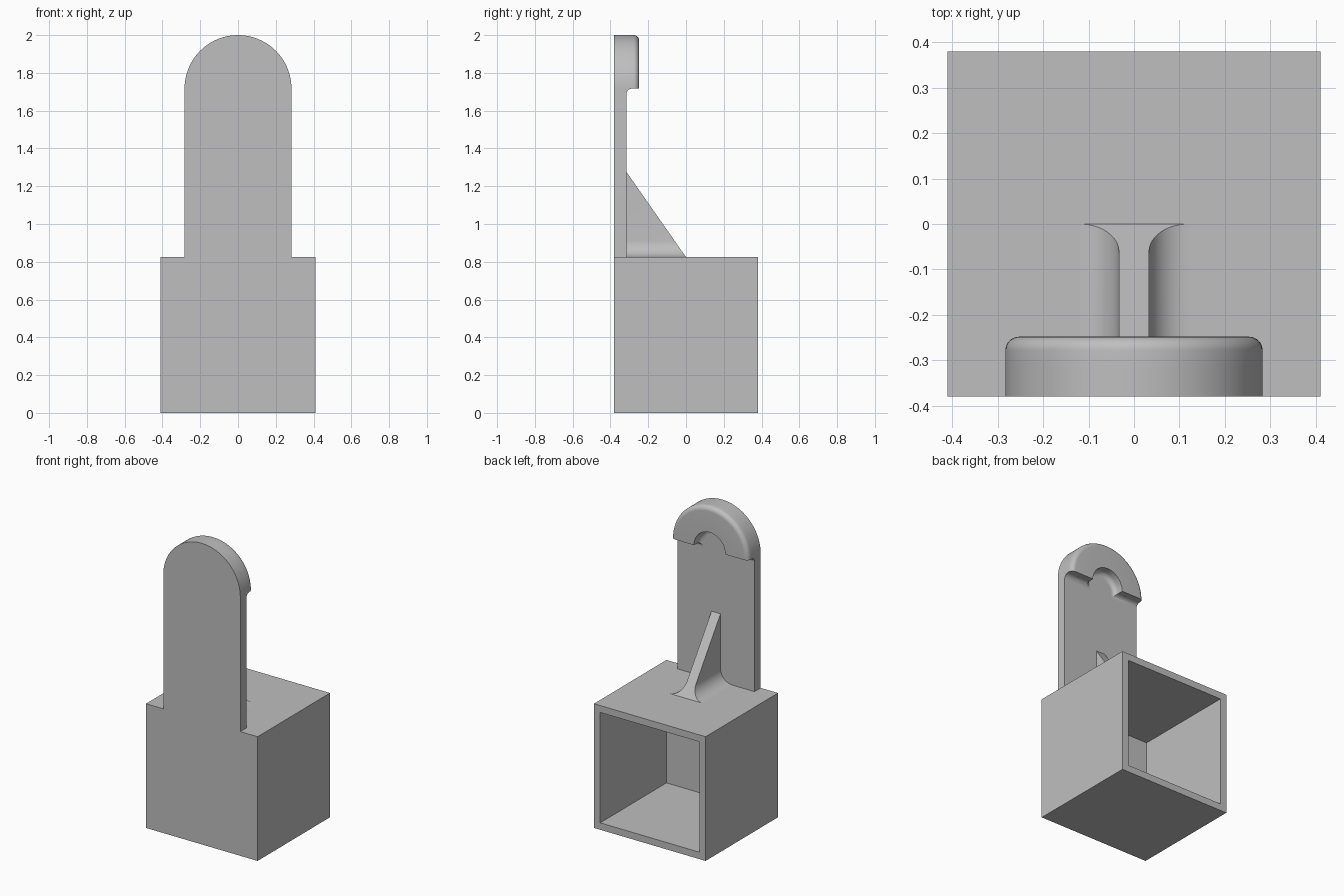
import bpy, bmesh
from math import sin, cos, pi
from mathutils import Vector

cube = bpy.data.objects.get("Cube")
if cube:
    bpy.data.objects.remove(cube, do_unlink=True)

grey = bpy.data.materials.new("light grey")
grey.use_nodes = True
grey.diffuse_color = (0.52, 0.52, 0.52, 1)
grey.node_tree.nodes["Principled BSDF"].inputs["Base Color"].default_value = grey.diffuse_color

W, FRONT, BACK, TOP = 0.41, -0.38, 0.38, 0.825   # box half width, depth range, height
WALL = 0.065
PLATE = FRONT + WALL                            # rear face of the upright panel
R, ARCH = 0.283, 1.717                          # panel half width, arch centre height
RIM, INNER, F = -0.248, 0.115, 0.03             # rim rear face, inner radius, fillet


def finish(name, bm):
    bmesh.ops.remove_doubles(bm, verts=bm.verts, dist=1e-5)
    bmesh.ops.recalc_face_normals(bm, faces=bm.faces)
    mesh = bpy.data.meshes.new(name)
    bm.to_mesh(mesh)
    bm.free()
    obj = bpy.data.objects.new(name, mesh)
    bpy.context.collection.objects.link(obj)
    mesh.materials.append(grey)
    bpy.ops.object.select_all(action='DESELECT')
    obj.select_set(True)
    bpy.context.view_layer.objects.active = obj
    bpy.ops.object.shade_smooth_by_angle(angle=pi / 6)
    return obj


def arc(cx, cy, r, a0, a1, n):
    return [(cx + r * cos(a0 + (a1 - a0) * i / n), cy + r * sin(a0 + (a1 - a0) * i / n))
            for i in range(n + 1)]


def loft(bm, rings):
    """Skin a row of equal closed rings and cap both ends."""
    rows = [[bm.verts.new(p) for p in ring] for ring in rings]
    n = len(rows[0])
    for a, b in zip(rows, rows[1:]):
        for i in range(n):
            j = (i + 1) % n
            bm.faces.new((a[i], a[j], b[j], b[i]))
    bm.faces.new(rows[0])
    bm.faces.new(rows[-1])


def along_y(points, y0, y1):
    return [[(x, y, z) for x, z in points] for y in (y0, y1)]


# Hollow box, open at the rear
bm = bmesh.new()
bmesh.ops.create_cube(bm, size=1)
for v in bm.verts:
    v.co = (v.co.x * 2 * W, v.co.y * (BACK - FRONT), (v.co.z + 0.5) * TOP)
bm.normal_update()
rear = [f for f in bm.faces if f.normal.y > 0.9]
bmesh.ops.inset_region(bm, faces=rear, thickness=WALL)
for v in rear[0].verts:
    v.co.y = BACK
cavity = bmesh.ops.extrude_discrete_faces(bm, faces=rear)["faces"][0]
for v in cavity.verts:
    v.co.y = PLATE
finish("hollow_box", bm)

# Upright panel with round top
bm = bmesh.new()
loft(bm, along_y([(-R, TOP), (R, TOP)] + arc(0, ARCH, R, 0, pi, 48), FRONT, PLATE))
finish("upright_panel", bm)

# Half-ring rim: rounded outer edge, hollow fillet inside
hollow = arc(INNER - F, PLATE + F, F, -pi / 2, 0, 8)
profile = (hollow + [(INNER, RIM)]
           + arc(R - F, RIM - F, F, pi / 2, 0, 8) + [(R, PLATE)])
bm = bmesh.new()
loft(bm, [[(r * cos(a), y, ARCH + r * sin(a)) for r, y in profile]
          for a in [pi * i / 48 for i in range(49)]])
finish("arch_rim", bm)

# Fillets under the two rim ends
for side, name in ((1, "left_rim_fillet"), (-1, "right_rim_fillet")):
    bm = bmesh.new()
    rings = []
    for r, y in hollow[:-1]:
        low = ARCH - (INNER - r)
        rings.append([(side * r, y, low), (side * R, y, low),
                      (side * R, y, ARCH), (side * r, y, ARCH)])
    rings.append([(side * INNER, hollow[-1][1], ARCH - 1e-4), (side * R, hollow[-1][1], ARCH - 1e-4),
                  (side * R, hollow[-1][1], ARCH), (side * INNER, hollow[-1][1], ARCH)])
    loft(bm, rings)
    finish(name, bm)

# Sloping rib with flared foot
T, FOOT, PEAK = 0.033, 0.087, 1.275
flare = arc(T + FOOT, TOP + FOOT, FOOT, -pi / 2, -pi, 12)
section = flare + [(T, PEAK)]
section += [(-x, z) for x, z in reversed(section)]
bm = bmesh.new()
loft(bm, along_y(section, PLATE, 0))
cut = bmesh.ops.bisect_plane(bm, geom=bm.verts[:] + bm.edges[:] + bm.faces[:],
                             plane_co=Vector((0, 0, TOP)),
                             plane_no=Vector((0, PEAK - TOP, -PLATE)), clear_outer=True)
edges = [e for e in cut["geom_cut"] if isinstance(e, bmesh.types.BMEdge)]
bmesh.ops.contextual_create(bm, geom=edges)
finish("support_rib", bm)
